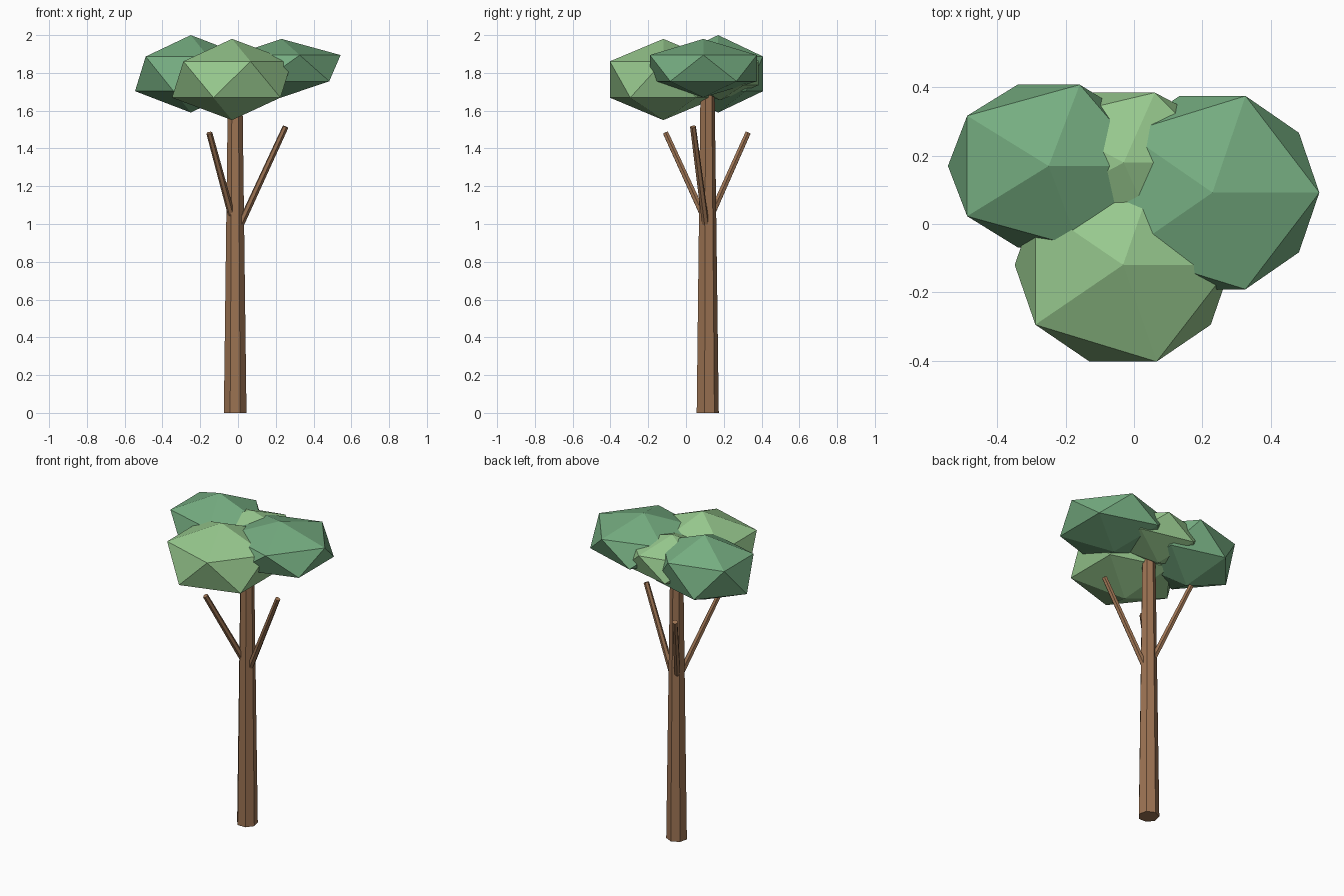
import bpy
from mathutils import Vector

if "Cube" in bpy.data.objects:
    bpy.data.objects.remove(bpy.data.objects["Cube"])


def material(name, rgb):
    m = bpy.data.materials.new(name)
    m.diffuse_color = (*rgb, 1)
    m.use_nodes = True
    m.node_tree.nodes["Principled BSDF"].inputs["Base Color"].default_value = m.diffuse_color
    return m


BARK = material("bark", (0.33, 0.17, 0.085))
LIGHT = material("light_leaf", (0.31, 0.58, 0.27))
DARK = material("dark_leaf", (0.18, 0.42, 0.22))


def limb(name, start, end, r1, r2, sides):
    """Tapered low-poly pole between two points."""
    a, b = Vector(start), Vector(end)
    bpy.ops.mesh.primitive_cone_add(vertices=sides, radius1=r1, radius2=r2,
                                    depth=(b - a).length, location=(a + b) / 2)
    ob = bpy.context.object
    ob.name = name
    if (b - a).xy.length > 1e-6:
        ob.rotation_euler = (b - a).to_track_quat('Z', 'Y').to_euler()
    ob.data.materials.append(BARK)


def foliage(name, centre, radii, mat):
    """Squashed icosahedron leaf cluster."""
    bpy.ops.mesh.primitive_ico_sphere_add(subdivisions=1, radius=1, location=centre)
    ob = bpy.context.object
    ob.name = name
    ob.scale = radii
    ob.data.materials.append(mat)


# Seven-sided trunk
limb("trunk", (-0.015, 0.112, 0), (-0.015, 0.112, 1.74), 0.0615, 0.039, 7)

# Three bare branches
limb("right_branch", (0.01, 0.105, 0.99), (0.252, 0.037, 1.515), 0.019, 0.016, 6)
limb("front_branch", (-0.035, 0.09, 1.05), (-0.152, -0.108, 1.482), 0.019, 0.016, 6)
limb("back_branch", (-0.035, 0.135, 1.05), (-0.152, 0.328, 1.482), 0.019, 0.016, 6)

# Canopy clusters
foliage("front_foliage", (-0.032, -0.12, 1.765), (0.355, 0.333, 0.215), LIGHT)
foliage("left_foliage", (-0.25, 0.17, 1.795), (0.33, 0.28, 0.205), DARK)
foliage("right_foliage", (0.23, 0.092, 1.825), (0.35, 0.333, 0.155), DARK)
foliage("centre_foliage", (-0.03, 0.18, 1.80), (0.33, 0.241, 0.145), LIGHT)
